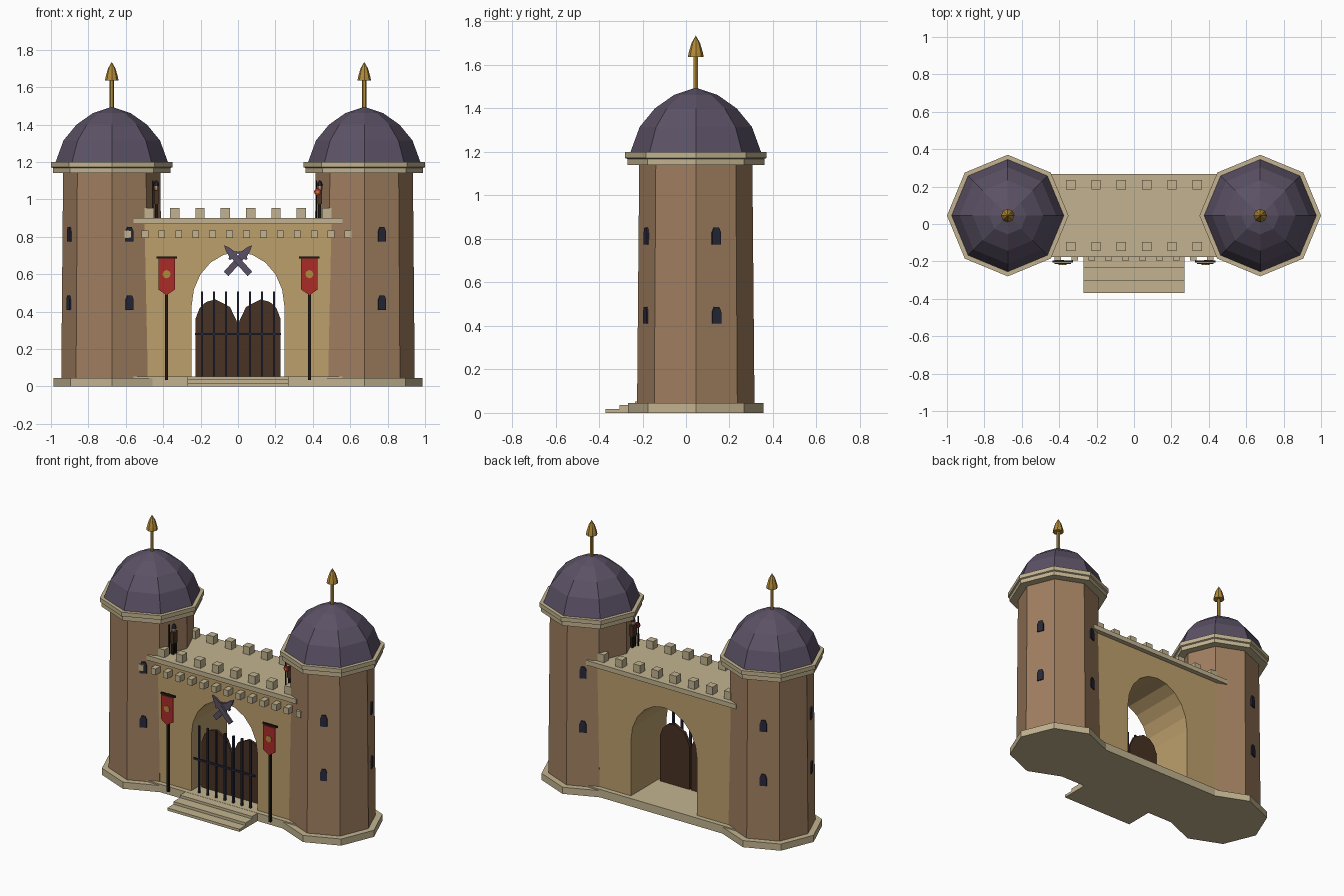
import bpy, bmesh, math
from mathutils import Matrix, Vector

cube = bpy.data.objects.get("Cube")
if cube:
    bpy.data.objects.remove(cube, do_unlink=True)


def material(name, rgb):
    m = bpy.data.materials.new(name)
    m.use_nodes = True
    m.diffuse_color = (*rgb, 1)
    m.node_tree.nodes["Principled BSDF"].inputs["Base Color"].default_value = (*rgb, 1)
    return m


BRICK = material("brown_brick", (.35, .21, .115))
WALL = material("sandstone", (.51, .35, .15))
TRIM = material("pale_stone", (.54, .45, .28))
ROOF = material("purple_slate", (.105, .083, .13))
GOLD = material("gold", (.45, .26, .04))
RED = material("banner_red", (.40, .025, .022))
WOOD = material("dark_wood", (.065, .032, .017))
IRON = material("dark_iron", (.02, .022, .042))
POLE = material("black_wood", (.014, .01, .008))
SKIN = material("skin", (.5, .27, .15))


def finish(name, bm, mat):
    bmesh.ops.recalc_face_normals(bm, faces=bm.faces)
    mesh = bpy.data.meshes.new(name)
    bm.to_mesh(mesh)
    bm.free()
    mesh.materials.append(mat)
    ob = bpy.data.objects.new(name, mesh)
    bpy.context.collection.objects.link(ob)
    return ob


def boxes(name, mat, *spans):
    """One object from boxes given as (x0, x1, y0, y1, z0, z1)."""
    bm = bmesh.new()
    for x0, x1, y0, y1, z0, z1 in spans:
        size = Matrix.Diagonal((x1 - x0, y1 - y0, z1 - z0, 1))
        mid = Matrix.Translation(((x0 + x1) / 2, (y0 + y1) / 2, (z0 + z1) / 2))
        bmesh.ops.create_cube(bm, size=1, matrix=mid @ size)
    return finish(name, bm, mat)


def plate(name, mat, outline, y0, y1, matrix=Matrix()):
    """Extrude an x-z outline from y0 to y1."""
    bm = bmesh.new()
    face = bm.faces.new([bm.verts.new((x, y0, z)) for x, z in outline])
    out = bmesh.ops.extrude_face_region(bm, geom=[face])
    moved = [v for v in out["geom"] if isinstance(v, bmesh.types.BMVert)]
    bmesh.ops.translate(bm, verts=moved, vec=(0, y1 - y0, 0))
    bm.transform(matrix)
    return finish(name, bm, mat)


def lathe(name, mat, profile, x, y, sides=8):
    """Faceted solid from (radius, height) rings, with corners on the axes."""
    bm = bmesh.new()
    rings = []
    for r, z in profile:
        if r == 0:
            rings.append([bm.verts.new((x, y, z))] * sides)
            continue
        angles = [math.tau * i / sides for i in range(sides)]
        rings.append([bm.verts.new((x + r * math.cos(a), y + r * math.sin(a), z)) for a in angles])
    for low, high in zip(rings, rings[1:]):
        for i in range(sides):
            j = (i + 1) % sides
            quad = [low[i], low[j], high[j], high[i]]
            bm.faces.new(list(dict.fromkeys(quad)))
    for ring in (rings[0], rings[-1]):
        if ring[0] is not ring[1]:
            bm.faces.new(ring)
    return finish(name, bm, mat)


CY = .045       # depth of the tower centres
FRONT, BACK = CY - .19, CY + .19
FLOOR = .054

# Towers with domes, finials and windows
for side, s in (("right", -1), ("left", 1)):
    x = s * .675
    lathe(f"{side}_tower_base", TRIM, [(.312, 0), (.312, .045)], x, CY)
    lathe(f"{side}_tower", BRICK, [(.27, .04), (.26, 1.16)], x, CY)
    lathe(f"{side}_cornice", TRIM,
          [(.315, 1.14), (.315, 1.168), (.325, 1.172), (.325, 1.2)], x, CY)
    lathe(f"{side}_dome", ROOF,
          [(.3, 1.2), (.258, 1.315), (.188, 1.4), (.1, 1.462), (0, 1.495)], x, CY)
    lathe(f"{side}_finial_rod", GOLD, [(.011, 1.47), (.011, 1.65)], x, CY, 6)
    lathe(f"{side}_finial_tip", GOLD,
          [(.036, 1.637), (.033, 1.655), (.02, 1.7), (0, 1.735)], x, CY, 8)
    for k in range(4):
        turn = Matrix.Rotation(math.radians(22.5 + 90 * k), 4, "Z")
        for z in (.41, .775):
            w, h = .022, .077
            arch = [(-w, 0), (w, 0), (w, h * .7), (w * .55, h), (-w * .55, h), (-w, h * .7)]
            apothem = (.274 - .01 * z / 1.16) * math.cos(math.pi / 8)
            place = Matrix.Translation((x, CY, z)) @ turn
            plate(f"{side}_window", IRON, arch, -apothem - .004, -apothem + .02, place)

# Gate wall with an arched passage
half, spring, rise = .248, .43, .288
arch = [(half * math.cos(math.pi * i / 10), spring + rise * math.sin(math.pi * i / 10))
        for i in range(11)]
outline = [(.55, .03), (.55, .875), (-.55, .875), (-.55, .03), (-half, .03)]
plate("gate_wall", WALL, outline + arch[::-1] + [(half, .03)], FRONT, BACK)

# Stone floor, steps and walkway
boxes("floor_slab", TRIM, (-.56, .56, CY - .222, CY + .222, 0, FLOOR))
boxes("front_steps", TRIM, *[(-.27, .27, y, -.1, 0, z)
                             for y, z in ((-.37, .018), (-.305, .036), (-.235, FLOOR - .001))])
boxes("walkway", TRIM, (-.56, .56, CY - .222, CY + .222, .868, .9))
merlons = [(.1355 * (i - 3.5), y) for i in range(8) for y in (CY - .165, CY + .165)]
boxes("merlons", TRIM, *[(x - .025, x + .025, y - .025, y + .025, .895, .953) for x, y in merlons])
corbels = [.0905 * (i - 6.5) for i in range(14)]
boxes("corbels", TRIM, *[(x - .018, x + .018, -.196, FRONT + .02, .793, .835) for x in corbels])

# Doors and iron grille
for side, s in (("right", -1), ("left", 1)):
    top = [(.228, .36), (.205, .42), (.17, .452), (.12, .465), (.043, .425), (.005, .345)]
    plate(f"{side}_door", WOOD, [(s * x, z) for x, z in [(.005, .05), (.228, .05)] + top],
          -.065, -.045)
bars = [.064 * (i - 3) for i in range(7)]
boxes("gate_bars", IRON, *[(x - .006, x + .006, -.146, -.134, .05, .507) for x in bars])
boxes("gate_crossbar", IRON, (-.23, .23, -.15, -.14, .274, .286))

# Crossed blades over the arch
half_blade = [(.017, -.095), (.017, .03), (.03, .03), (.03, .042), (.02, .048), (.012, .085)]
blade = half_blade + [(0, .112)] + [(-x, z) for x, z in half_blade[::-1]]
for s in (-1, 1):
    tilt = Matrix.Translation((0, 0, .672)) @ Matrix.Rotation(s * math.radians(42), 4, "Y")
    y = FRONT - .014 + s * .006
    plate("crossed_blade", ROOF, blade, y - .006, y + .006, tilt)

# Banners on poles
for side, s in (("right", -1), ("left", 1)):
    x = s * .382
    boxes(f"{side}_banner_pole", POLE,
          (x - .007, x + .007, -.207, -.193, FLOOR - .02, .695),
          (x - .055, x + .055, -.207, -.195, .683, .695))
    cloth = [(-.044, .683), (.044, .683), (.044, .518), (0, .488), (-.044, .518)]
    plate(f"{side}_banner", RED, [(x + u, z) for u, z in cloth], -.214, -.208)
    disc = [(x + .022 * math.cos(math.tau * i / 8), .6 + .022 * math.sin(math.tau * i / 8))
            for i in range(8)]
    plate(f"{side}_banner_emblem", GOLD, disc, -.218, -.213)

# Little guards on the walkway
for side, s in (("right", -1), ("left", 1)):
    x, y = s * .437, -.06
    boxes(f"{side}_guard_legs", POLE, *[(x - .008, x + .008, y + d - .007, y + d + .007, .9, .98)
                                        for d in (-.012, .012)])
    boxes(f"{side}_guard_body", WOOD, (x - .012, x + .012, y - .022, y + .022, .975, 1.05))
    lathe(f"{side}_guard_head", SKIN, [(.009, 1.045), (.014, 1.06), (.011, 1.08)], x, y, 6)
    lathe(f"{side}_guard_helmet", IRON, [(.016, 1.072), (.012, 1.09), (0, 1.105)], x, y, 6)
    boxes(f"{side}_guard_spear", POLE, (x - .021, x - .015, y - .03, y - .024, .9, 1.1))
disc = [(.425 + .019 * math.cos(math.tau * i / 8), 1.04 + .019 * math.sin(math.tau * i / 8))
        for i in range(8)]
plate("guard_shield", RED, disc, -.094, -.085)
plate("guard_shield_boss", GOLD, [(.425 + (x - .425) * .4, 1.04 + (z - 1.04) * .4) for x, z in disc],
      -.098, -.093)
